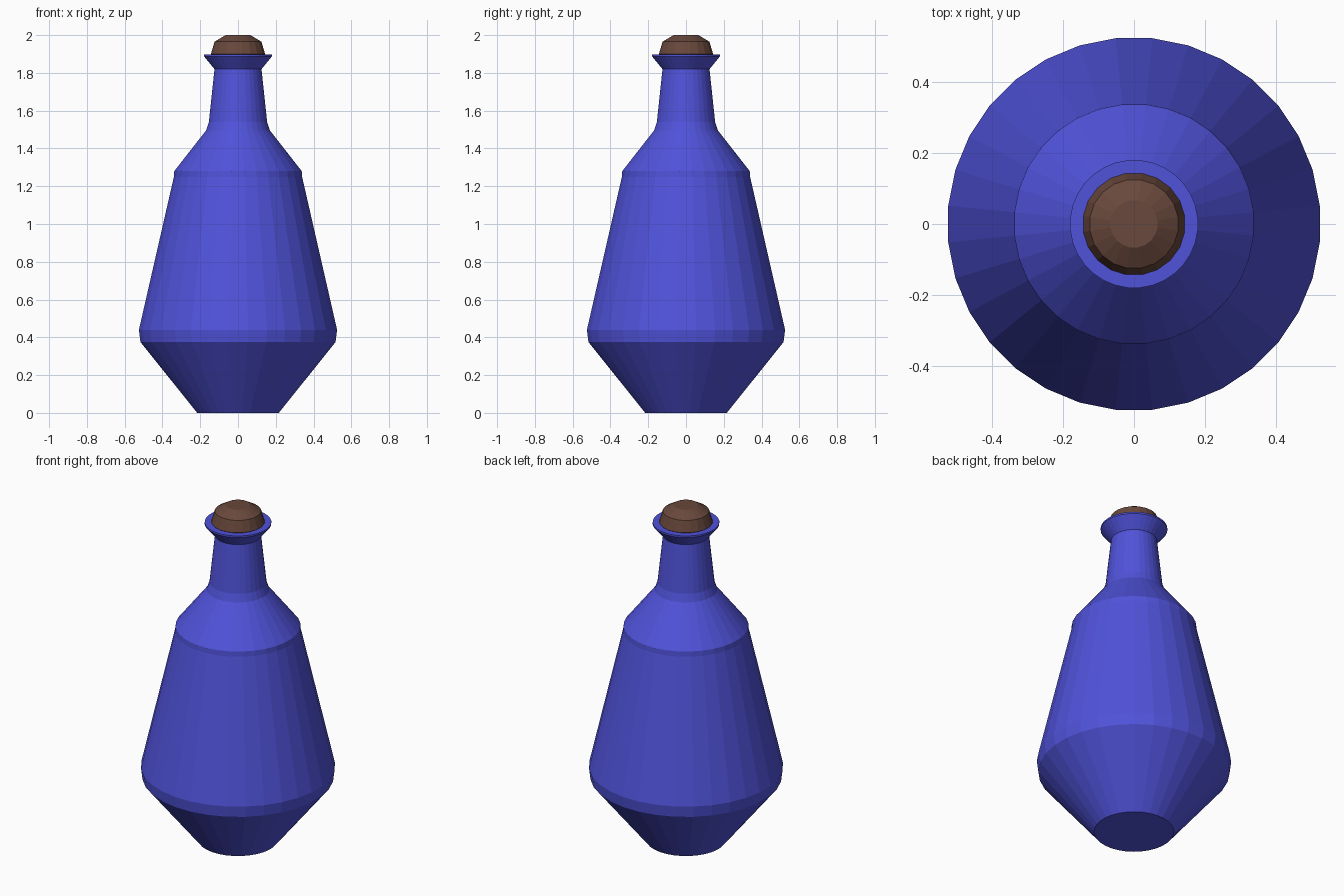
import bpy, bmesh, math

if "Cube" in bpy.data.objects:
    bpy.data.objects.remove(bpy.data.objects["Cube"])


def material(name, color):
    m = bpy.data.materials.new(name)
    m.diffuse_color = color
    m.use_nodes = True
    m.node_tree.nodes["Principled BSDF"].inputs["Base Color"].default_value = m.diffuse_color
    return m


def lathe(name, profile, sides, mat):
    """Revolve (radius, z) points into a closed, flat-faced solid."""
    bm = bmesh.new()
    rings = []
    for r, z in profile:
        ring = []
        for i in range(sides):
            a = 2 * math.pi * (i + 0.5) / sides
            ring.append(bm.verts.new((r * math.cos(a), r * math.sin(a), z)))
        rings.append(ring)
    for low, high in zip(rings, rings[1:]):
        for i in range(sides):
            j = (i + 1) % sides
            bm.faces.new((low[i], low[j], high[j], high[i]))
    bm.faces.new(rings[0][::-1])
    bm.faces.new(rings[-1])
    bmesh.ops.recalc_face_normals(bm, faces=bm.faces)
    mesh = bpy.data.meshes.new(name)
    bm.to_mesh(mesh)
    bm.free()
    mesh.materials.append(mat)
    obj = bpy.data.objects.new(name, mesh)
    bpy.context.collection.objects.link(obj)
    return obj


blue = material("blue_glass", (0.08, 0.085, 0.70, 1))
brown = material("cork_brown", (0.14, 0.065, 0.045, 1))

# Bottle: foot, belly, shoulder, neck and flared lip
lathe("bottle", [
    (0.217, 0.0), (0.519, 0.375), (0.527, 0.44), (0.341, 1.25), (0.339, 1.28),
    (0.170, 1.495), (0.155, 1.54), (0.125, 1.82), (0.181, 1.888),
    (0.181, 1.898), (0.135, 1.898),
], 32, blue)

# Cork stopper, seated in the mouth
lathe("cork", [
    (0.11, 1.85), (0.145, 1.90), (0.126, 1.965), (0.067, 2.0),
], 20, brown)
